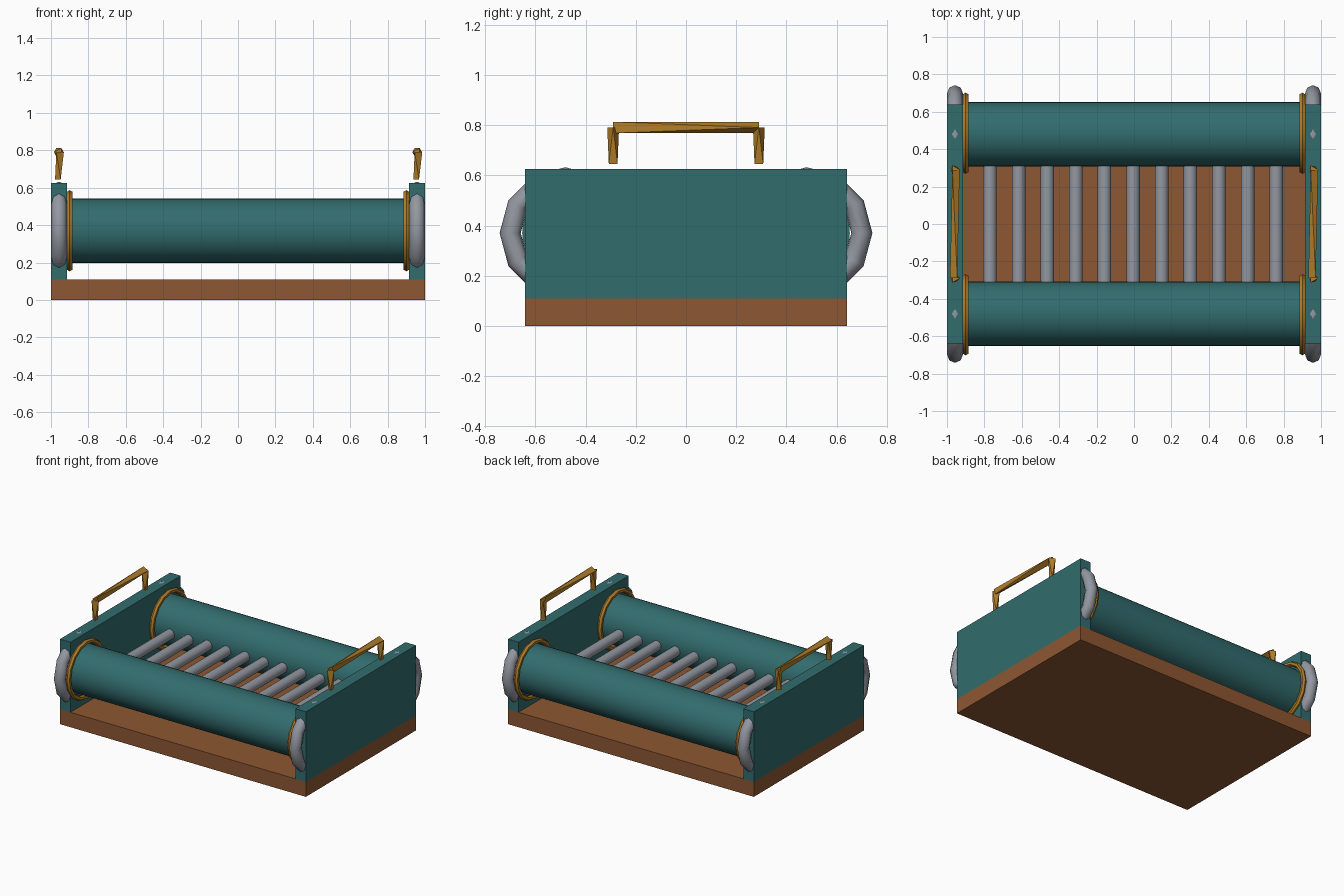
import bpy, bmesh, math
from mathutils import Matrix, Vector

if "Cube" in bpy.data.objects:
    bpy.data.objects.remove(bpy.data.objects["Cube"])


def material(name, rgb):
    m = bpy.data.materials.new(name)
    m.diffuse_color = (*rgb, 1)
    m.use_nodes = True
    m.node_tree.nodes["Principled BSDF"].inputs["Base Color"].default_value = m.diffuse_color
    return m


TEAL = material("teal paint", (0.032, 0.15, 0.155))
BROWN = material("brown wood", (0.27, 0.095, 0.032))
GREY = material("grey metal", (0.29, 0.31, 0.35))
GOLD = material("brass", (0.45, 0.21, 0.022))


def finish(obj, name, mat, angle=None):
    obj.name = name
    obj.data.materials.append(mat)
    if angle:
        bpy.ops.object.select_all(action='DESELECT')
        obj.select_set(True)
        bpy.context.view_layer.objects.active = obj
        bpy.ops.object.shade_smooth_by_angle(angle=math.radians(angle))
    return obj


def box(name, lo, hi, mat):
    lo, hi = Vector(lo), Vector(hi)
    bpy.ops.mesh.primitive_cube_add(size=1, location=(lo + hi) / 2)
    obj = bpy.context.object
    obj.data.transform(Matrix.Diagonal((*(hi - lo), 1)))
    return finish(obj, name, mat)


def rod(name, loc, radius, length, axis, mat, sides=24):
    rot = (0, math.pi / 2, 0) if axis == 'X' else (math.pi / 2, 0, 0)
    bpy.ops.mesh.primitive_cylinder_add(vertices=sides, radius=radius, depth=length,
                                        location=loc, rotation=rot)
    return finish(bpy.context.object, name, mat, 35)


def ring(name, loc, major, minor, mat, sides, minor_sides):
    bpy.ops.mesh.primitive_torus_add(major_segments=sides, minor_segments=minor_sides,
                                     major_radius=major, minor_radius=minor,
                                     location=loc, rotation=(0, math.pi / 2, 0))
    return finish(bpy.context.object, name, mat, 50)


def twisted_bar(name, a, b, r_a, r_b, mat):
    """Three-sided bar whose end triangles point opposite ways."""
    a, b = Vector(a), Vector(b)
    turn = (b - a).to_track_quat('Z', 'Y')
    bm = bmesh.new()
    ends = []
    for p, r, phase in ((a, r_a, 0), (b, r_b, math.pi / 3)):
        ends.append([bm.verts.new(p + turn @ Vector((r * math.cos(phase + i * math.tau / 3),
                                                     r * math.sin(phase + i * math.tau / 3), 0)))
                     for i in range(3)])
    lo, hi = ends
    for i in range(3):
        j = (i + 1) % 3
        bm.faces.new((lo[i], lo[j], hi[i]))
        bm.faces.new((lo[j], hi[j], hi[i]))
    bm.faces.new(lo[::-1])
    bm.faces.new(hi)
    bmesh.ops.recalc_face_normals(bm, faces=bm.faces)
    mesh = bpy.data.meshes.new(name)
    bm.to_mesh(mesh)
    bm.free()
    obj = bpy.data.objects.new(name, mesh)
    bpy.context.collection.objects.link(obj)
    return finish(obj, name, mat)


# Wooden base
box("base", (-1, -0.64, 0), (1, 0.64, 0.11), BROWN)

for sx, side in ((-1, "left"), (1, "right")):
    # End plate
    box(side + "_end_plate", (sx * 0.957 - 0.043, -0.64, 0.11),
        (sx * 0.957 + 0.043, 0.64, 0.625), TEAL)
    # Rings around the roller ends
    for sy, end in ((-1, "front"), (1, "back")):
        ring(f"{side}_{end}_wheel_ring", (sx * 0.957, sy * 0.48, 0.37),
             0.22, 0.042, GREY, 12, 8)
        ring(f"{side}_{end}_brass_collar", (sx * 0.9, sy * 0.485, 0.37),
             0.2, 0.017, GOLD, 16, 6)
        # Handle posts
        twisted_bar(f"{side}_{end}_handle_post", (sx * 0.958, sy * 0.29, 0.645),
                    (sx * 0.958, sy * 0.29, 0.79), 0.02, 0.027, GOLD)
    # Handle grip
    twisted_bar(side + "_handle_grip", (sx * 0.958, -0.29, 0.79),
                (sx * 0.958, 0.29, 0.79), 0.026, 0.026, GOLD)

# Two large rollers
for sy, end in ((-1, "front"), (1, "back")):
    rod(end + "_roller", (0, sy * 0.48, 0.37), 0.172, 1.84, 'X', TEAL, 40)

# Row of thin cross rods
for i in range(11):
    rod(f"cross_rod_{i + 1}", (-0.77 + i * 0.153, 0, 0.36), 0.037, 0.68, 'Y', GREY, 14)
